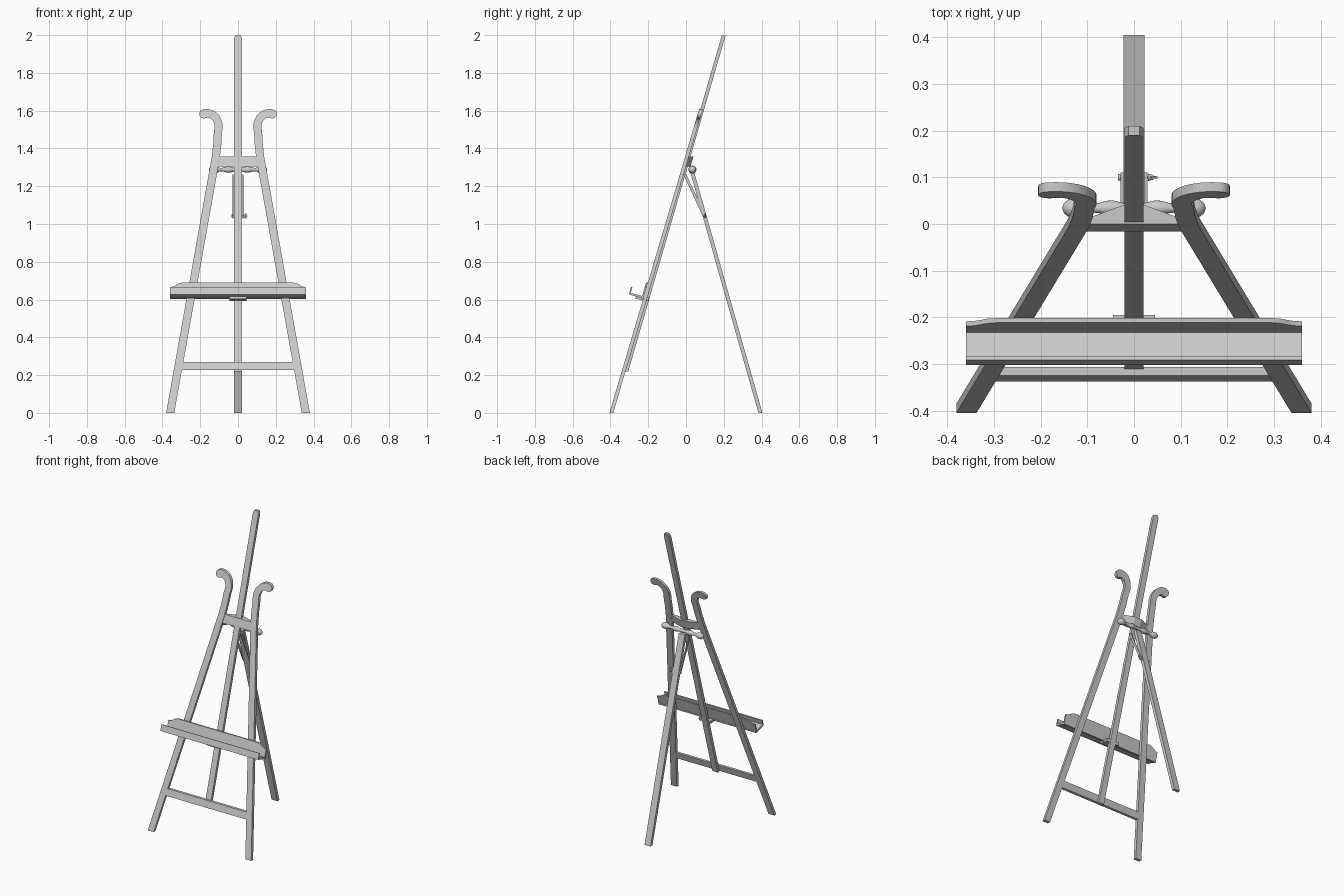
import bpy, bmesh, math
from mathutils import Vector

cube = bpy.data.objects.get("Cube")
if cube:
    bpy.data.objects.remove(cube)

wood = bpy.data.materials.new("pale_grey")
wood.use_nodes = True
colour = (0.6, 0.6, 0.6, 1)
wood.diffuse_color = colour
wood.node_tree.nodes["Principled BSDF"].inputs["Base Color"].default_value = colour

LEAN = 0.295  # backward lean of the front frame


def lean(x, depth, z):
    """Place a point on the leaning frame; depth is measured toward the back."""
    return Vector((x, -0.395 + LEAN * z + depth, z))


def prism(name, side_a, side_b, smooth=False):
    """Solid between two matching outlines."""
    bm = bmesh.new()
    a = [bm.verts.new(p) for p in side_a]
    b = [bm.verts.new(p) for p in side_b]
    bm.faces.new(a)
    bm.faces.new(b[::-1])
    for i in range(len(a)):
        j = (i + 1) % len(a)
        bm.faces.new((a[i], b[i], b[j], a[j]))
    return finish(name, bm, smooth)


def finish(name, bm, smooth):
    bmesh.ops.recalc_face_normals(bm, faces=bm.faces)
    mesh = bpy.data.meshes.new(name)
    bm.to_mesh(mesh)
    bm.free()
    obj = bpy.data.objects.new(name, mesh)
    bpy.context.collection.objects.link(obj)
    mesh.materials.append(wood)
    if smooth:
        bpy.ops.object.select_all(action='DESELECT')
        obj.select_set(True)
        bpy.context.view_layer.objects.active = obj
        bpy.ops.object.shade_smooth_by_angle(angle=math.radians(35))
    return obj


def board(name, outline, front, back, smooth=False):
    """Front outline (x, z) cut from a leaning board."""
    return prism(name, [lean(x, front, z) for x, z in outline],
                 [lean(x, back, z) for x, z in outline], smooth)


def side_cut(name, outline, x0, x1):
    """Side outline (y, z) stretched along x."""
    return prism(name, [(x0, y, z) for y, z in outline],
                 [(x1, y, z) for y, z in outline])


def strip(start, end, half):
    """Side outline of a slanted bar with level ends."""
    (y0, z0), (y1, z1) = start, end
    return [(y0 - half, z0), (y0 + half, z0), (y1 + half, z1), (y1 - half, z1)]


def lathe(name, profile, y, z, segments=20):
    """Turned part around an axis along x; profile is (x, radius)."""
    bm = bmesh.new()
    verts = [bm.verts.new((x, y + r, z)) for x, r in profile]
    edges = [bm.edges.new(pair) for pair in zip(verts, verts[1:])]
    bmesh.ops.spin(bm, geom=verts + edges, cent=(0, y, z), axis=(1, 0, 0),
                   angle=math.tau, steps=segments)
    bmesh.ops.remove_doubles(bm, verts=bm.verts, dist=0.0001)
    return finish(name, bm, True)


# Front legs with scrolled tops
path = [Vector((0.359, 0)), Vector((0.118, 1.35)), Vector((0.110, 1.42))]
for i in range(15):
    a = math.radians(200 - i * 8.5)
    path.append(Vector((0.167 + 0.065 * math.cos(a), 1.515 + 0.072 * math.sin(a))))
inner, outer = [], []
for i, p in enumerate(path):
    d = (path[min(i + 1, len(path) - 1)] - path[max(i - 1, 0)]).normalized()
    n = Vector((1, 0)) if i == 0 else Vector((d.y, -d.x))
    inner.append(p - n * 0.0215)
    outer.append(p + n * 0.0215)
tip = path[-1] + Vector((0.004, -0.003))
cap = [tip + 0.024 * Vector((math.cos(a), math.sin(a)))
       for a in [math.radians(75 - k * 20) for k in range(14)]]
outline = inner + cap + outer[::-1]
for name, s in (("left_front_leg", 1), ("right_front_leg", -1)):
    board(name, [(s * p.x, p.y) for p in outline], -0.01, 0.01, True)

# Lower crossbar
board("lower_crossbar", [(-0.308, 0.227), (0.308, 0.227), (0.300, 0.27), (-0.300, 0.27)],
      -0.009, 0.009)

# Upper crosspiece, thicker toward the middle of its back
plan = [(-0.115, -0.006), (0.115, -0.006), (0.115, 0.008), (0.09, 0.010), (0.025, 0.034),
        (-0.025, 0.034), (-0.09, 0.010), (-0.115, 0.008)]
prism("upper_crosspiece", [lean(x, d, 1.305) for x, d in plan],
      [lean(x, d, 1.358) for x, d in plan])

# Centre mast with softened top corners
mast = [(-0.02, 0.22), (0.02, 0.22), (0.02, 1.985), (0.012, 2), (-0.012, 2), (-0.02, 1.985)]


def mast_side(offset):
    return [(x, -0.379 + 0.2895 * z + offset, z) for x, z in mast]


prism("centre_mast", mast_side(-0.01), mast_side(0.01))

# Tray backboard with dipping ends
half = [(0.36, 0.605), (0.36, 0.666), (0.345, 0.668), (0.33, 0.675), (0.315, 0.685), (0.295, 0.69)]
board("tray_backboard", half + [(-x, z) for x, z in half[::-1]], -0.02, -0.01, True)

# Tray shelf and front lip
side_cut("tray_shelf", [(-0.224, 0.604), (-0.302, 0.627), (-0.291, 0.667), (-0.284, 0.665),
                        (-0.292, 0.636), (-0.222, 0.615)], -0.36, 0.36)

# Clamp block under the tray
side_cut("tray_clamp", [(-0.265, 0.616), (-0.268, 0.604), (-0.20, 0.592), (-0.195, 0.61)],
         -0.045, 0.045)

# Rear leg
side_cut("rear_leg", strip((0.394, 0), (0.034, 1.27), 0.0105), -0.022, 0.022)

# Turned hinge spindle
turned = [(0, 0.011), (0.02, 0.010), (0.03, 0.013), (0.045, 0.0165), (0.06, 0.0155), (0.075, 0.011),
          (0.09, 0.009), (0.1, 0.011), (0.11, 0.017), (0.125, 0.021), (0.14, 0.019),
          (0.15, 0.011), (0.154, 0)]
lathe("hinge_spindle", [(-x, r) for x, r in turned[:0:-1]] + turned, 0.034, 1.288)

# Folding brace plates, pivot bolt and wing nut
for name, s in (("left_brace", 1), ("right_brace", -1)):
    side_cut(name, strip((0.102, 1.03), (-0.006, 1.262), 0.008), s * 0.023, s * 0.029)
lathe("brace_bolt", [(-0.034, 0), (-0.034, 0.007), (-0.029, 0.007), (-0.029, 0.003),
                     (0.05, 0.003), (0.05, 0)], 0.1, 1.042, 12)
lathe("nut_hub", [(0.03, 0), (0.03, 0.008), (0.042, 0.005), (0.042, 0)], 0.1, 1.042, 12)
for name, s in (("upper_nut_wing", 1), ("lower_nut_wing", -1)):
    wing = [(0.034, 1.042), (0.042, 1.042), (0.046, 1.042 + s * 0.014), (0.038, 1.042 + s * 0.014)]
    prism(name, [(x, 0.098, z) for x, z in wing], [(x, 0.102, z) for x, z in wing])
